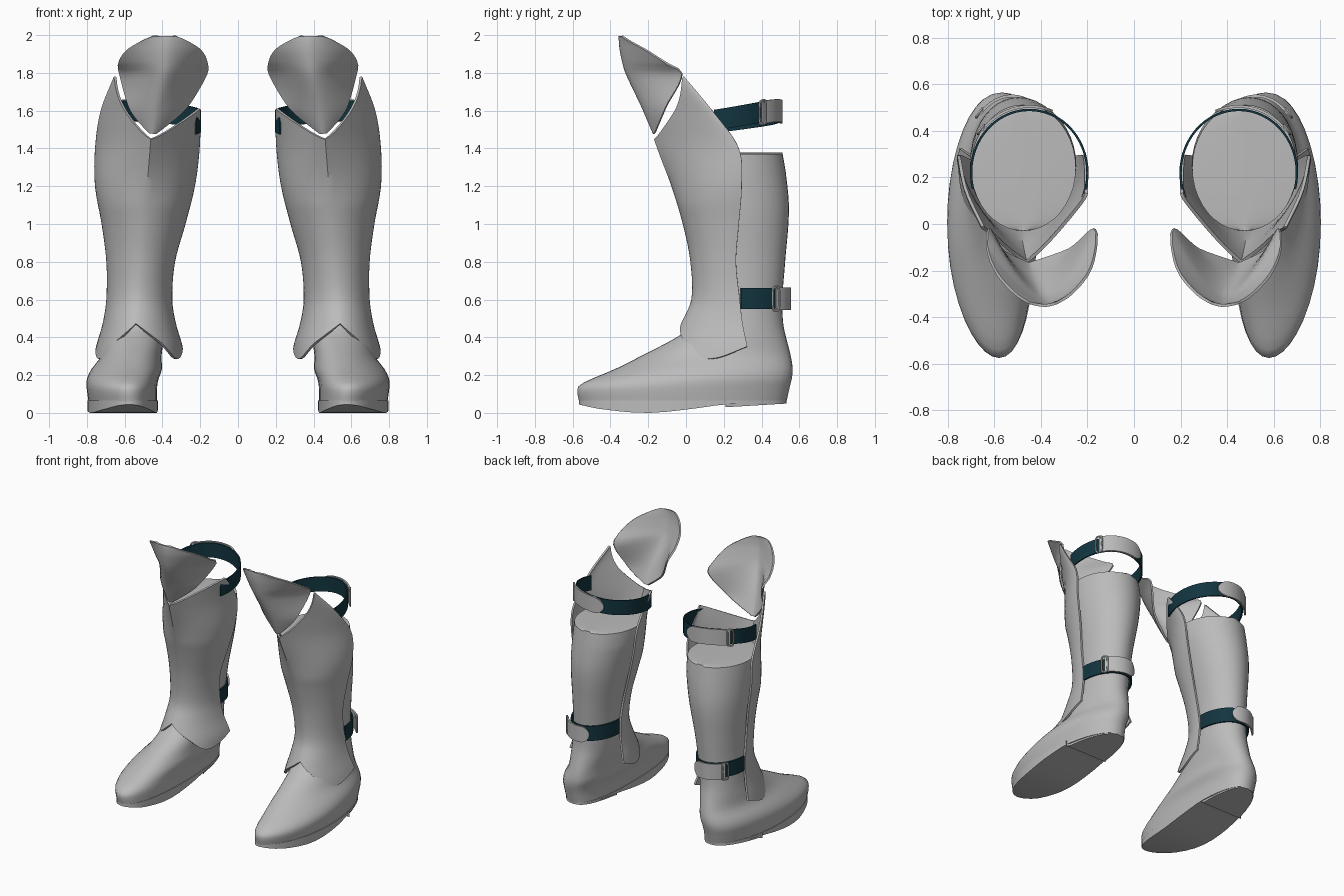
import bpy
import bmesh
from math import sin, cos, pi, radians, sqrt, copysign
from mathutils import Vector

cube = bpy.data.objects.get("Cube")
if cube:
    bpy.data.objects.remove(cube, do_unlink=True)


def make_material(name, color):
    mat = bpy.data.materials.new(name)
    mat.use_nodes = True
    mat.diffuse_color = color
    for node in mat.node_tree.nodes:
        if node.type == 'BSDF_PRINCIPLED':
            node.inputs["Base Color"].default_value = color
    return mat


grey = make_material("plain grey", (0.5, 0.5, 0.5, 1))
teal = make_material("dark teal leather", (0.006, 0.035, 0.05, 1))
parts = []


def follow(rows, t):
    """Smooth curve through rows whose first number is the parameter."""
    last = len(rows) - 1
    t = min(max(t, rows[0][0]), rows[last][0])
    i = max(k for k in range(last) if rows[k][0] <= t)
    a, b = Vector(rows[i]), Vector(rows[i + 1])
    before, after = Vector(rows[max(i - 1, 0)]), Vector(rows[min(i + 2, last)])
    span = b[0] - a[0]
    s = (t - a[0]) / span
    slope_a = (b - before) * (span / (b[0] - before[0]))
    slope_b = (after - a) * (span / (after[0] - a[0]))
    ease = s * s * (3 - 2 * s)
    return (a * (1 - ease) + b * ease
            + slope_a * (s * (1 - s) ** 2) - slope_b * (s * s * (1 - s)))


def surface(name, point, columns, rows, mat, thickness=0):
    """Grid of point(u, v), thickened and mirrored to the other leg."""
    bm = bmesh.new()
    grid = [[bm.verts.new(point(c / columns, r / rows)) for c in range(columns + 1)]
            for r in range(rows + 1)]
    for low, high in zip(grid, grid[1:]):
        for c in range(columns):
            bm.faces.new((low[c], low[c + 1], high[c + 1], high[c]))
    bmesh.ops.remove_doubles(bm, verts=bm.verts, dist=0.0005)
    bmesh.ops.recalc_face_normals(bm, faces=bm.faces)
    mesh = bpy.data.meshes.new(name)
    bm.to_mesh(mesh)
    bm.free()
    mesh.materials.append(mat)
    obj = bpy.data.objects.new(name, mesh)
    bpy.context.collection.objects.link(obj)
    if thickness:
        solid = obj.modifiers.new("thickness", 'SOLIDIFY')
        solid.thickness = thickness
        solid.offset = 0
    obj.modifiers.new("other leg", 'MIRROR')
    parts.append(obj)


# Boot: horizontal slices (height, centre x, half width, front y, back y)
BOOT = [(0.05, 0.61, 0.18, -0.565, 0.53), (0.14, 0.615, 0.187, -0.57, 0.55),
        (0.18, 0.61, 0.19, -0.5, 0.56), (0.23, 0.59, 0.187, -0.38, 0.565),
        (0.3, 0.565, 0.16, -0.24, 0.555), (0.4, 0.545, 0.155, -0.05, 0.53),
        (0.47, 0.535, 0.152, 0.04, 0.515), (0.6, 0.525, 0.153, 0.07, 0.51),
        (0.8, 0.515, 0.165, 0.07, 0.525), (1.08, 0.495, 0.205, 0.02, 0.545),
        (1.3, 0.475, 0.23, -0.03, 0.525), (1.37, 0.475, 0.225, -0.03, 0.512)]


def slice_point(z, u, width=1.0):
    """Point on the boot outline; the foot part is fuller and bent inward."""
    _, cx, half, front, back = follow(BOOT, z)
    low = min(max((0.45 - z) / 0.3, 0), 1)
    c, s = cos(2 * pi * u), sin(2 * pi * u)
    power = 1 - 0.15 * low if s > 0 else 1
    side = copysign(abs(c) ** power, c) if abs(c) > 1e-6 else 0
    return Vector((cx + width * half * side - 0.035 * low * s * s,
                   (front + back) / 2 + s * (back - front) / 2, z))


def boot_point(u, v):
    step = v * 42
    if step > 40.5:
        # shallow closed top
        p = slice_point(1.37, u, 0.5 * (42 - step))
        p.z += 0.008
        return p
    return slice_point(0.05 + 1.32 * (step / 41) ** 1.4 if step < 40 else 1.37, u)


surface("boots", boot_point, 40, 42, grey)

# Sole: curved underside, closed along its centre line
SOLE = [(-0.57, 0.045), (-0.45, 0.02), (-0.2, 0), (0.1, 0.03), (0.2, 0.045), (0.55, 0.055)]


def sole_point(u, v):
    p = slice_point(0.06, u, 0 if v in (0, 1) else 1.03)
    p.z = 0.066 if v < 0.5 else follow(SOLE, p.y)[1]
    return p


def heel_point(u, v):
    p = slice_point(0.06, u, 0 if v in (0, 1) else 0.98)
    p.y = max(p.y, 0.21)
    p.z = 0.07 if v < 0.5 else 0.03 + 0.06 * (p.y - 0.21)
    return p


surface("soles", sole_point, 40, 3, grey)
surface("heels", heel_point, 40, 3, grey)

# Greave: slices (height, inner x, outer x, front y, back y)
GREAVE = [(0.28, 0.295, 0.76, -0.12, 0.335), (0.35, 0.3, 0.745, -0.08, 0.325),
          (0.47, 0.335, 0.71, -0.02, 0.3), (0.6, 0.355, 0.69, 0.035, 0.285),
          (0.8, 0.34, 0.69, 0.03, 0.265), (1.0, 0.285, 0.715, -0.01, 0.28),
          (1.2, 0.235, 0.75, -0.07, 0.295), (1.4, 0.21, 0.75, -0.145, 0.28),
          (1.6, 0.205, 0.72, -0.21, 0.14), (1.78, 0.21, 0.65, -0.24, -0.01)]
HEM = [(0, 0.47), (0.35, 0.375), (0.66, 0.285), (1, 0.35)]


def greave_point(u, v):
    u = 2 * u - 1
    side = abs(sin(u * pi / 2))
    # notched top edge and pointed lower hem
    top = 1.45 + (0.33 if u > 0 else 0.16) * side ** 1.2
    bottom = follow(HEM, abs(u))[1]
    z = bottom + (top - bottom) * v
    _, inner, outer, front, back = follow(GREAVE, z)
    middle = 0.54 - 0.08 * min(max(z - 0.47, 0), 1)
    ridge = 0.05 + 0.75 * min(max((z - 1.1) / 0.5, 0), 1)
    depth = (1 - ridge) * (1 - cos(u * pi / 2)) + ridge * side
    edge = outer if u > 0 else inner
    return Vector((middle + (edge - middle) * side, front + (back - front) * depth, z))


surface("greaves", greave_point, 32, 36, grey, 0.014)

# Knee plate: slices (height, inner x, ridge x, outer x, edge y, ridge y)
KNEE = [(1.48, 0.435, 0.45, 0.465, -0.165, -0.17), (1.55, 0.345, 0.44, 0.53, -0.135, -0.2),
        (1.62, 0.27, 0.43, 0.575, -0.105, -0.23), (1.8, 0.165, 0.39, 0.625, -0.02, -0.315),
        (1.85, 0.163, 0.385, 0.632, -0.1, -0.33), (1.92, 0.195, 0.38, 0.59, -0.21, -0.345),
        (1.97, 0.27, 0.38, 0.51, -0.3, -0.35), (2.0, 0.34, 0.385, 0.44, -0.345, -0.35)]


def knee_point(u, v):
    u = 2 * u - 1
    z, inner, middle, outer, edge, ridge = follow(KNEE, 1.48 + 0.515 * sin(v * pi / 2))
    x = middle + ((outer if u > 0 else inner) - middle) * abs(u)
    return Vector((x, ridge + (edge - ridge) * abs(u) ** 1.6, z))


surface("knee_plates", knee_point, 20, 24, grey, 0.012)


# Straps: a leather band, a grey strap end lying over it and a buckle
def add_strap(name, center, radii, heights, start, stop, tip_start, tip_stop, gap):
    def path(degrees, out=0.0):
        a = radians(degrees)
        return Vector((center[0] + (radii[0] + out) * cos(a),
                       center[1] + (radii[1] + out) * sin(a),
                       follow(heights, degrees)[1]))

    def band(u, v):
        return path(start + (stop - start) * u) + Vector((0, 0, 0.11 * (v - 0.5)))

    def tip(u, v):
        rounding = sqrt(max(1 - max((u - 0.75) / 0.25, 0) ** 2, 0.05))
        p = path(tip_start + (tip_stop - tip_start) * u, gap)
        return p + Vector((0, 0, 0.12 * (v - 0.5) * rounding))

    middle = path(tip_start, gap)
    along = (path(tip_start + 2, gap) - path(tip_start - 2, gap)).normalized()
    outward = along.cross(Vector((0, 0, 1)))

    def buckle(u, v):
        a, b = 2 * pi * u, 2 * pi * v
        c, s = (copysign(abs(f) ** 0.5, f) for f in (cos(a), sin(a)))
        tube = 0.007 * cos(b)
        return (middle + along * (0.022 + tube) * c + Vector((0, 0, (0.062 + tube) * s))
                + outward * (0.007 * sin(b) + 0.005))

    surface(name + "_straps", band, 36, 1, teal, 0.01)
    surface(name + "_strap_ends", tip, 20, 4, grey, 0.012)
    surface(name + "_buckles", buckle, 24, 6, grey)


add_strap("knee", (0.45, 0.22), (0.25, 0.27),
          [(-15, 1.55), (60, 1.6), (120, 1.58), (205, 1.53)], -15, 205, 40, 112, 0.015)
add_strap("ankle", (0.525, 0.29), (0.166, 0.235),
          [(0, 0.605), (180, 0.605)], 0, 180, 45, 115, 0.025)

# Turn modifiers into mesh and smooth the rounded faces
bpy.ops.object.select_all(action='DESELECT')
for obj in parts:
    obj.select_set(True)
bpy.context.view_layer.objects.active = parts[0]
bpy.ops.object.convert(target='MESH')
bpy.ops.object.shade_smooth_by_angle(angle=radians(40))
